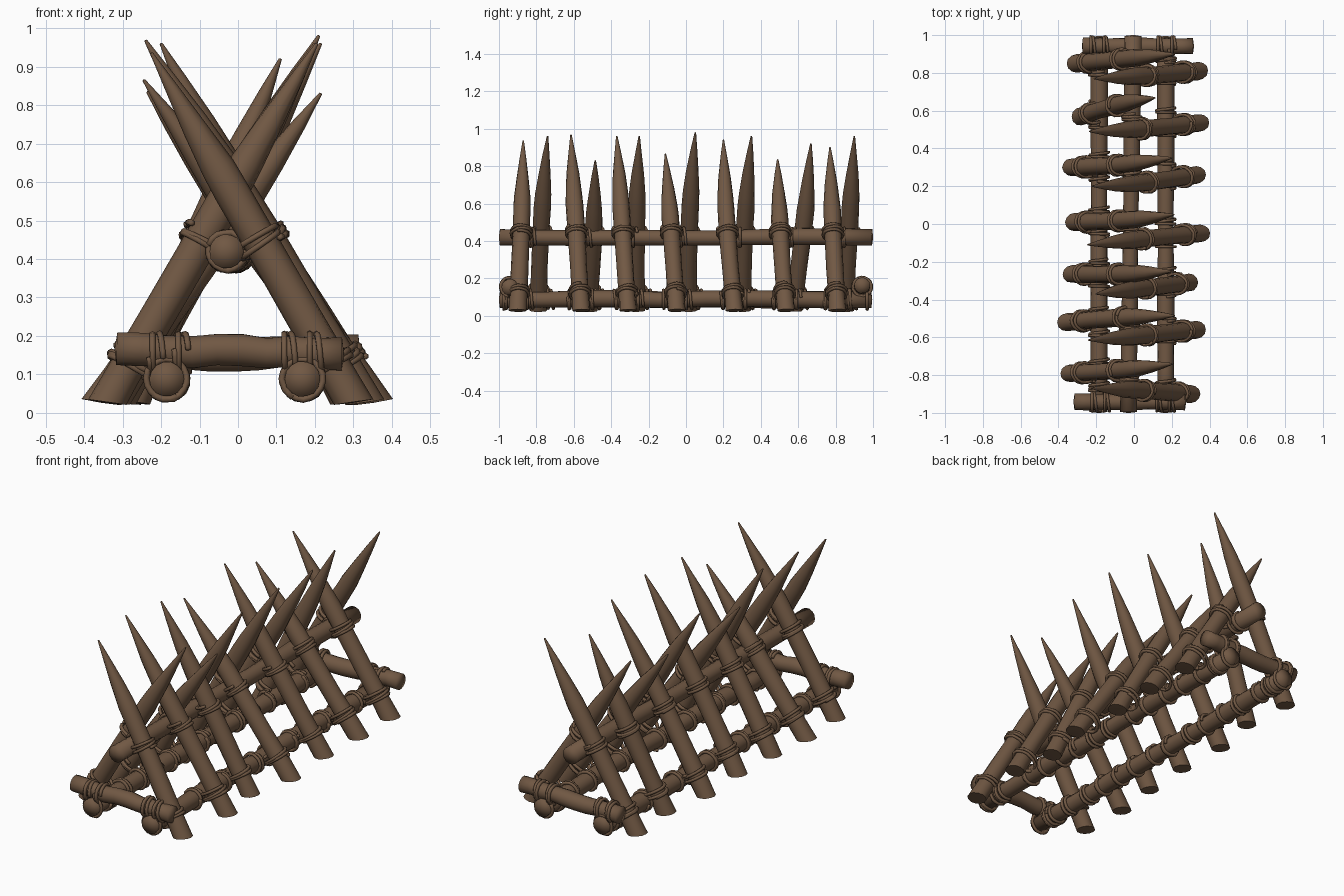
import bpy, bmesh, math, random
from mathutils import Vector

random.seed(4)
if "Cube" in bpy.data.objects:
    bpy.data.objects.remove(bpy.data.objects["Cube"])

wood = bpy.data.materials.new("brown wood")
wood.use_nodes = True
BROWN = (0.165, 0.098, 0.057, 1)
wood.diffuse_color = BROWN
wood.node_tree.nodes["Principled BSDF"].inputs["Base Color"].default_value = BROWN

X, Y, Z = Vector((1, 0, 0)), Vector((0, 1, 0)), Vector((0, 0, 1))


def tube(bm, pts, radii, ref, sides=12, dome=0.0, skew=0.0, rough=0.0):
    """Sweep a circle along pts; skew tilts the first ring towards level ground."""
    rings = []
    last = len(pts) - 1
    for i, (p, r) in enumerate(zip(pts, radii)):
        t = (pts[min(i + 1, last)] - pts[max(i - 1, 0)]).normalized()
        u = t.cross(ref).normalized()
        v = t.cross(u)
        ring = []
        for k in range(sides):
            a = math.tau * k / sides
            o = (u * math.cos(a) + v * math.sin(a)) * r * (1 + random.uniform(-rough, rough))
            if i == 0 and skew:
                o -= t * (skew * o.z / t.z)
            ring.append(bm.verts.new(p + o))
        rings.append(ring)
    for a, b in zip(rings, rings[1:]):
        for k in range(sides):
            n = (k + 1) % sides
            bm.faces.new((a[k], a[n], b[n], b[k]))
    for ring, p, d in ((rings[0], pts[0], pts[0] - pts[1]), (rings[-1], pts[-1], pts[-1] - pts[-2])):
        tip = bm.verts.new(p + d.normalized() * dome)
        for k in range(sides):
            bm.faces.new((ring[k], ring[(k + 1) % sides], tip))


def finish(bm, name, sharp=None):
    bmesh.ops.recalc_face_normals(bm, faces=bm.faces)
    mesh = bpy.data.meshes.new(name)
    bm.to_mesh(mesh)
    bm.free()
    mesh.materials.append(wood)
    ob = bpy.data.objects.new(name, mesh)
    bpy.context.scene.collection.objects.link(ob)
    mesh.shade_smooth()
    if sharp:
        mesh.set_sharp_from_angle(angle=math.radians(sharp))
    return ob


def log(name, a, b, r, ref):
    """Slightly uneven round beam from a to b."""
    a, b = Vector(a), Vector(b)
    n = 9
    pts = [a.lerp(b, i / n) for i in range(n + 1)]
    for p in pts[1:-1]:
        p += ref * random.uniform(-0.005, 0.005)
    radii = [r * random.uniform(0.93, 1.04) for _ in pts]
    bm = bmesh.new()
    tube(bm, pts, radii, ref, 14, dome=0.006, rough=0.02)
    finish(bm, name)


def coil(bm, centre, axis, long_dir, ra, rb, turns, pitch, thick=0.0085):
    """Rope wound in an oval helix around an axis."""
    axis = axis.normalized()
    u = (long_dir - axis * long_dir.dot(axis)).normalized()
    v = axis.cross(u)
    n = int(turns * 18)
    start = random.uniform(0, math.tau)
    pts = []
    for i in range(n + 1):
        a = start + math.tau * turns * i / n
        w = 1 + random.uniform(-0.03, 0.03)
        h = pitch * turns * (i / n - 0.5) + 0.006 * math.sin(a * 0.5)
        pts.append(centre + u * math.cos(a) * ra * w + v * math.sin(a) * rb * w + axis * h)
    tube(bm, pts, [thick] * len(pts), axis, 6, dome=0.003)


# Long beams
TOP_A, TOP_B = Vector((-0.03, -0.995, 0.42)), Vector((-0.005, 0.995, 0.42))
log("ridge_beam", TOP_A, TOP_B, 0.044, Z)
RAIL_X = {1: 0.168, -1: -0.185}
RAIL_Z, RAIL_R = 0.088, 0.045
for side, label in ((1, "left"), (-1, "right")):
    x = RAIL_X[side]
    log(label + "_ground_rail", (x, -0.995, RAIL_Z), (x, 0.99, RAIL_Z), RAIL_R, Z)

# Cross bars at both ends, lashed to the rails
for label, y, x0, x1, z0, z1 in (("front", -0.942, -0.315, 0.27, 0.167, 0.153),
                                 ("back", 0.942, -0.27, 0.312, 0.15, 0.162)):
    log(label + "_cross_bar", (x0, y, z0), (x1, y, z1), 0.043, Z)
    bm = bmesh.new()
    for side in (1, -1):
        c = Vector((RAIL_X[side], y, 0.155))
        for dx in (-0.032, 0.034):
            coil(bm, c + X * dx, X, Z, 0.05, 0.049, 2, 0.018)
        # Rope around the rail on the inner side of the bar
        inner = Vector((RAIL_X[side], y - math.copysign(0.065, y), RAIL_Z))
        coil(bm, inner, Y, Z, 0.051, 0.051, 2, 0.018)
        outer = Vector((RAIL_X[side], y + math.copysign(0.03, y), RAIL_Z))
        coil(bm, outer, Y, Z, 0.053, 0.053, 1.2, 0.012)
    finish(bm, label + "_bar_lashing")

# Stakes: base x, base y, tip x, tip y, tip z
LEFT = ((0.34, 0.81, -0.21, 0.77, 0.90), (0.345, 0.535, -0.235, 0.49, 0.835),
        (0.33, 0.26, -0.22, 0.20, 0.94), (0.352, -0.05, -0.245, -0.11, 0.865),
        (0.29, -0.31, -0.2, -0.37, 0.96), (0.33, -0.56, -0.24, -0.615, 0.968),
        (0.30, -0.90, -0.225, -0.87, 0.935))
RIGHT = ((-0.305, 0.85, 0.215, 0.90, 0.96), (-0.28, 0.57, 0.11, 0.668, 0.92),
         (-0.33, 0.30, 0.2, 0.35, 0.96), (-0.315, 0.01, 0.21, 0.05, 0.98),
         (-0.33, -0.265, 0.2, -0.25, 0.96), (-0.355, -0.52, 0.215, -0.485, 0.83),
         (-0.34, -0.79, 0.205, -0.74, 0.96))
PROFILE = ((0, 0.047), (0.08, 0.046), (0.25, 0.045), (0.45, 0.046), (0.6, 0.046),
           (0.67, 0.043), (0.78, 0.033), (0.9, 0.018), (1, 0.004))

for side, label, stakes in ((1, "left", LEFT), (-1, "right", RIGHT)):
    for n, (bx, by, tx, ty, tz) in enumerate(stakes, 1):
        base, tip = Vector((bx, by, 0.028)), Vector((tx, ty, tz))
        axis = (tip - base).normalized()
        bend = random.uniform(-0.012, 0.012)
        pts = [base.lerp(tip, t) + Y * bend * math.sin(math.pi * t) for t, _ in PROFILE]
        radii = [r * random.uniform(0.97, 1.04) for _, r in PROFILE]
        bm = bmesh.new()
        tube(bm, pts, radii, Y, 12, dome=0.002, skew=0.7, rough=0.03)
        finish(bm, f"{label}_stake_{n}", 50)

        # Lashing to the ridge beam and to the ground rail
        bm = bmesh.new()
        for z, pull in ((0.445, 0.006), (0.125, 0.014)):
            t = (z - base.z) / (tip.z - base.z)
            c = base.lerp(tip, t) + Y * bend * math.sin(math.pi * t)
            inward = X * -side
            coil(bm, c + inward * pull, axis, X, 0.052 + pull, 0.053, 2.5, 0.016)
        k = (by + 1) / 2
        for dy in (-0.06, 0.06):
            yr = by + dy
            if abs(yr) < 0.97:
                rail = Vector((RAIL_X[side], yr, RAIL_Z))
                coil(bm, rail, Y, Z, 0.05, 0.05, 2, 0.016)
        mid_y = by + (ty - by) * 0.45
        ridge = TOP_A.lerp(TOP_B, (mid_y + 1) / 2)
        coil(bm, ridge + Y * 0.058 * side, Y, Z, 0.049, 0.049, 1.6, 0.016)
        finish(bm, f"{label}_stake_lashing_{n}")
